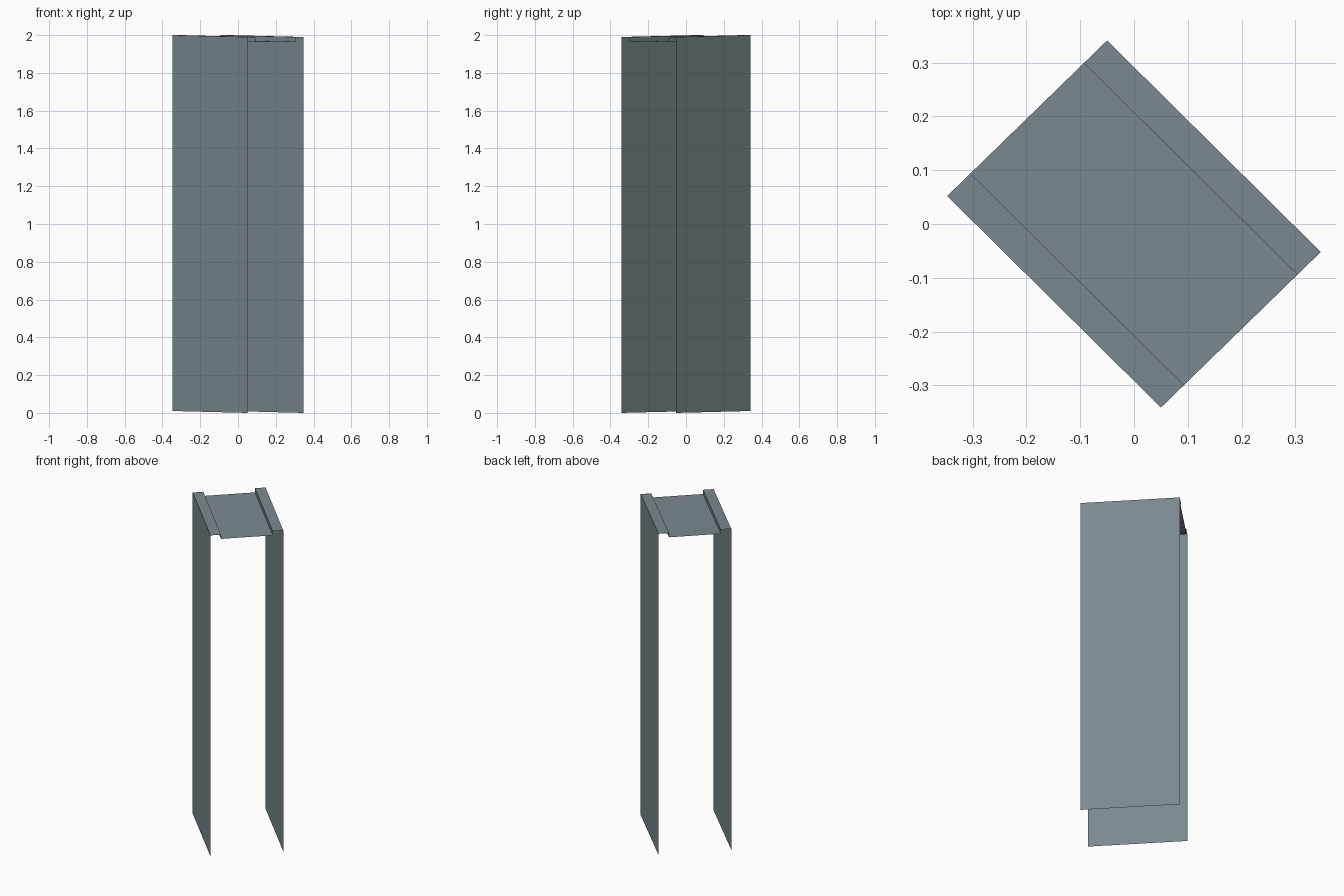
import bpy
import bmesh
from mathutils import Vector

default = bpy.data.objects.get("Cube")
if default:
    bpy.data.objects.remove(default, do_unlink=True)

# Half extents of the rectangular plan: across the opening and along the walls
ACROSS = Vector((0.1485, 0.1445, 0))
ALONG = Vector((0.1985, -0.1965, -0.005))
BASE, TOP, TRAY = 0.005, 1.995, 1.969
LIP = 0.71  # inner edge of the lip, as a fraction of the half width

steel = bpy.data.materials.new("blue_grey_steel")
steel.use_nodes = True
colour = (0.195, 0.254, 0.275, 1)
steel.diffuse_color = colour
steel.node_tree.nodes["Principled BSDF"].inputs["Base Color"].default_value = colour


def folded_sheet(name, profile):
    """Sweep an open (across, height) profile along the walls."""
    bm = bmesh.new()
    rows = []
    for u, z in profile:
        centre = ACROSS * u + Vector((0, 0, z))
        rows.append([bm.verts.new(centre + ALONG * s) for s in (-1, 1)])
    for a, b in zip(rows, rows[1:]):
        bm.faces.new((a[0], a[1], b[1], b[0]))
    mesh = bpy.data.meshes.new(name)
    bm.to_mesh(mesh)
    bm.free()
    mesh.materials.append(steel)
    obj = bpy.data.objects.new(name, mesh)
    bpy.context.collection.objects.link(obj)
    return obj


# Side walls, each folded over into a top lip and a short step down
right_half = [(-1, BASE), (-1, TOP), (-LIP, TOP), (-LIP, TRAY)]
folded_sheet("right_wall", right_half)
folded_sheet("left_wall", [(-u, z) for u, z in reversed(right_half)])

# Recessed top panel between the lips
folded_sheet("top_panel", [(-LIP, TRAY), (LIP, TRAY)])
